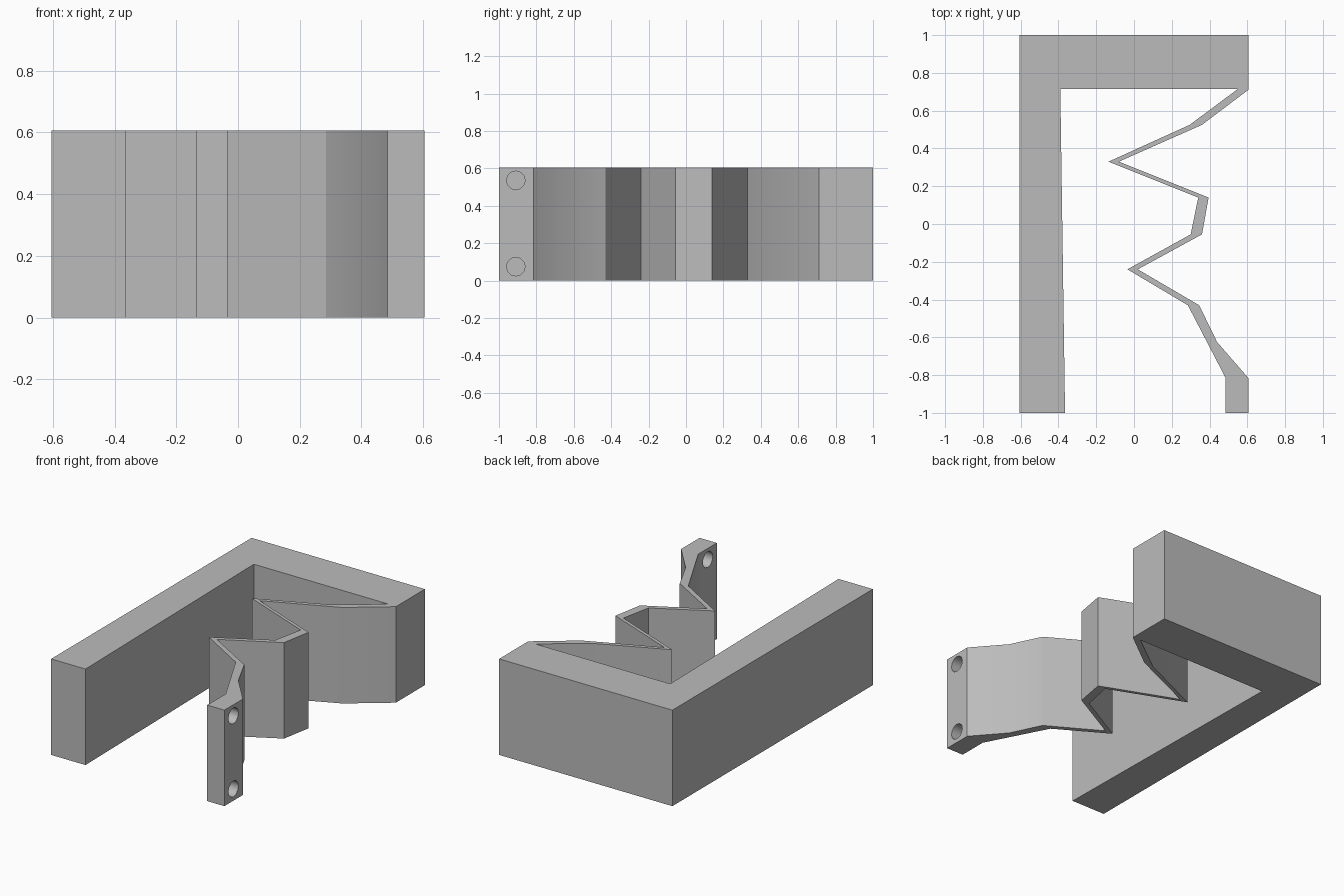
import bpy
import bmesh
import math
from mathutils import Matrix

cube = bpy.data.objects.get("Cube")
if cube:
    bpy.data.objects.remove(cube, do_unlink=True)

HEIGHT = 0.606

# Material
grey = bpy.data.materials.new("plain grey")
grey.use_nodes = True
colour = (0.5, 0.5, 0.5, 1)
grey.diffuse_color = colour
grey.node_tree.nodes["Principled BSDF"].inputs["Base Color"].default_value = colour


def add_object(name, bm):
    bmesh.ops.recalc_face_normals(bm, faces=bm.faces)
    mesh = bpy.data.meshes.new(name)
    bm.to_mesh(mesh)
    bm.free()
    mesh.materials.append(grey)
    obj = bpy.data.objects.new(name, mesh)
    bpy.context.collection.objects.link(obj)
    return obj


def extrude_profile(name, points, height):
    bm = bmesh.new()
    face = bm.faces.new([bm.verts.new((x, y, 0)) for x, y in points])
    top = bmesh.ops.extrude_face_region(bm, geom=[face])["geom"]
    verts = [v for v in top if isinstance(v, bmesh.types.BMVert)]
    bmesh.ops.translate(bm, verts=verts, vec=(0, 0, height))
    return add_object(name, bm)


# L-shaped frame, from the inner corner round to the spring root
frame = [(-0.39, 0.715), (-0.365, -1), (-0.605, -1), (-0.605, 1),
         (0.605, 1), (0.605, 0.71)]
# Zigzag spring: outer side going forwards, inner side coming back
spring_outer = [(0.36, 0.525), (-0.08, 0.33), (0.395, 0.14), (0.36, -0.055),
                (0.02, -0.24), (0.345, -0.43), (0.44, -0.625)]
mounting_tab = [(0.605, -0.815), (0.605, -1), (0.485, -1), (0.485, -0.815)]
spring_inner = [(0.285, -0.43), (-0.035, -0.24), (0.30, -0.055), (0.34, 0.14),
                (-0.135, 0.33), (0.295, 0.525), (0.55, 0.715)]

body = extrude_profile("spring_bracket",
                       frame + spring_outer + mounting_tab + spring_inner, HEIGHT)

# Two screw holes through the mounting tab
bm = bmesh.new()
for z in (0.075, HEIGHT - 0.07):
    place = Matrix.Translation((0.545, -0.91, z)) @ Matrix.Rotation(math.pi / 2, 4, "Y")
    bmesh.ops.create_cone(bm, cap_ends=True, segments=12, radius1=0.05,
                          radius2=0.05, depth=0.3, matrix=place)
cutter = add_object("screw_hole_cutter", bm)
cutter.hide_render = True

cut = body.modifiers.new("screw_holes", "BOOLEAN")
cut.operation = "DIFFERENCE"
cut.solver = "EXACT"
cut.object = cutter
bpy.ops.object.select_all(action="DESELECT")
body.select_set(True)
bpy.context.view_layer.objects.active = body
bpy.ops.object.modifier_apply(modifier=cut.name)
bpy.data.objects.remove(cutter, do_unlink=True)

# Soften the gentle bends, keep the folds crisp
bpy.ops.object.shade_smooth_by_angle(angle=math.radians(31))
